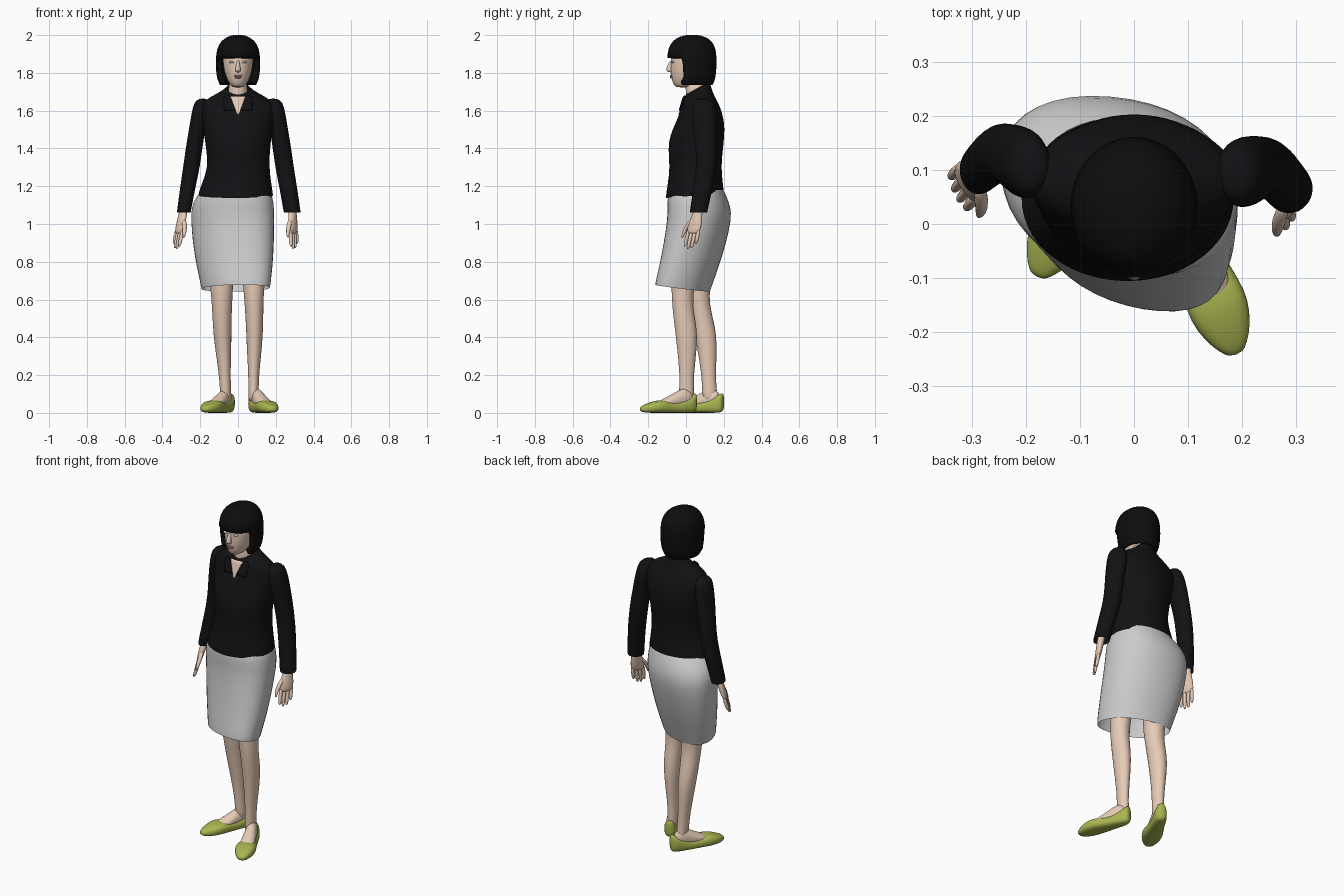
import bpy, bmesh
from math import cos, sin, pi
from mathutils import Vector as V


def material(name, rgb):
    m = bpy.data.materials.new(name)
    m.diffuse_color = (*rgb, 1)
    return m


SKIN = material("skin", (0.80, 0.60, 0.47))
BLACK = material("black_cloth", (0.006, 0.006, 0.007))
HAIR = material("black_hair", (0.004, 0.004, 0.004))
GREEN = material("green_leather", (0.40, 0.46, 0.08))
LIP = material("lips", (0.50, 0.30, 0.25))
WHITE = material("eye_white", (0.85, 0.82, 0.78))


def finish(name, bm, mat, sub=1):
    bmesh.ops.recalc_face_normals(bm, faces=bm.faces)
    for f in bm.faces:
        f.smooth = True
    me = bpy.data.meshes.new(name)
    bm.to_mesh(me)
    bm.free()
    ob = bpy.data.objects.new(name, me)
    bpy.context.collection.objects.link(ob)
    if mat:
        me.materials.append(mat)
    if sub:
        ob.modifiers.new("smooth", 'SUBSURF').levels = sub
        ob.modifiers["smooth"].render_levels = sub
    return ob


def loft(name, rings, mat, n=20, caps=(True, True), p=1.0, sub=1, cut=None):
    """Skin over rings given as (centre, half axis a, half axis b)."""
    bm = bmesh.new()
    power = lambda t: abs(t) ** p * (1 if t > 0 else -1)
    rows = []
    for c, a, b in rings:
        rows.append([bm.verts.new(V(c) + V(a) * power(cos(2 * pi * i / n))
                                  + V(b) * power(sin(2 * pi * i / n))) for i in range(n)])
    for r, q in zip(rows, rows[1:]):
        for i in range(n):
            j = (i + 1) % n
            bm.faces.new((r[i], r[j], q[j], q[i]))
    for row, cap in ((rows[0], caps[0]), (rows[-1], caps[1])):
        if cap:
            bm.faces.new(row)
    bmesh.ops.recalc_face_normals(bm, faces=bm.faces)
    if cut:
        bmesh.ops.delete(bm, geom=[f for f in bm.faces if cut(f.calc_center_median())],
                         context='FACES')
    return finish(name, bm, mat, sub)


def level(x, y, z, rx, ry, tilt=0, skew=0):
    """Horizontal ring; tilt raises its back, skew twists it."""
    return (x, y, z), (rx, -skew, 0), (-skew, ry, tilt)


def span(z, rx, front, back, x=0, tilt=0, skew=0):
    """Horizontal ring given by its front and back y."""
    return level(x, (front + back) / 2, z, rx, (back - front) / 2, tilt, skew)


# Head, neck and face
loft("head", [span(*r) for r in [
    (1.722, .025, -.05, .02), (1.738, .044, -.068, .06), (1.77, .062, -.078, .10),
    (1.81, .074, -.083, .12), (1.85, .08, -.081, .13), (1.89, .082, -.083, .13),
    (1.95, .07, -.05, .11)]], SKIN)
loft("neck", [span(*r) for r in [
    (1.58, .09, .005, .12), (1.64, .065, .0, .12), (1.69, .05, .0, .12),
    (1.78, .05, -.01, .12)]], SKIN)
loft("nose", [level(0, *r) for r in [
    (-.076, 1.868, .008, .008), (-.085, 1.838, .011, .015), (-.09, 1.814, .017, .02),
    (-.08, 1.802, .013, .014)]], SKIN, n=10)


def blob(name, centre, size, mat):
    bm = bmesh.new()
    bmesh.ops.create_uvsphere(bm, u_segments=16, v_segments=8, radius=1)
    for v in bm.verts:
        v.co = V([c + s * k for c, s, k in zip(centre, size, v.co)])
    return finish(name, bm, mat, 0)


blob("upper_lip", (0, -.077, 1.785), (.024, .008, .005), LIP)
blob("lower_lip", (0, -.075, 1.776), (.02, .009, .006), LIP)
for s in (-1, 1):
    blob("eye", (s * .032, -.069, 1.857), (.015, .009, .006), WHITE)

# Bobbed hair, open around the face under the fringe
hair = loft("hair", [span(*r) for r in [
    (1.735, .095, -.07, .14), (1.76, .11, -.085, .155), (1.82, .119, -.095, .162),
    (1.88, .118, -.10, .163), (1.93, .112, -.095, .158), (1.97, .09, -.072, .137),
    (1.993, .055, -.035, .10), (2.002, .02, .01, .055)]],
    HAIR, n=32, caps=(False, True), cut=lambda c: c.z < 1.87 and c.y < -.02)
thick = hair.modifiers.new("thickness", 'SOLIDIFY')
thick.thickness = .025
thick.offset = -1

# Blouse body
blouse = loft("blouse", [span(*r) for r in [
    (1.15, .198, -.107, .20, -.012, .012), (1.165, .198, -.107, .20, -.012, .012),
    (1.21, .186, -.098, .197, -.008), (1.30, .162, -.085, .186, .004),
    (1.40, .17, -.097, .197), (1.47, .18, -.085, .204), (1.53, .188, -.058, .205),
    (1.60, .20, -.028, .19), (1.645, .19, -.018, .168), (1.68, .135, -.012, .145, 0, .01),
    (1.70, .085, -.006, .133, 0, .025), (1.72, .06, .0, .125, 0, .035)]],
    BLACK, n=28, caps=(False, False))


def front_patch(name, corners, mat, offset, n=6):
    """Grid between four (x, z) corners wrapped on the blouse front."""
    bm = bmesh.new()
    a, b, c, d = [V((x, -.03, z)) for x, z in corners]
    g = [[bm.verts.new(a.lerp(b, i / n).lerp(d.lerp(c, i / n), j / n)) for i in range(n + 1)]
         for j in range(n + 1)]
    for j in range(n):
        for i in range(n):
            bm.faces.new((g[j][i], g[j][i + 1], g[j + 1][i + 1], g[j + 1][i]))
    ob = finish(name, bm, mat, 0)
    w = ob.modifiers.new("wrap", 'SHRINKWRAP')
    w.target = blouse
    w.wrap_mode = 'ABOVE_SURFACE'
    w.offset = offset
    ob.modifiers.new("thickness", 'SOLIDIFY').thickness = .004
    return ob


# Open neckline and collar points
front_patch("open_neckline", [(-.003, 1.575), (.003, 1.575), (.048, 1.69), (-.048, 1.69)],
            SKIN, .004)
for s in (-1, 1):
    front_patch("collar", [(s * .012, 1.60), (s * .072, 1.598), (s * .088, 1.70),
                           (s * .05, 1.70)], BLACK, .01)

# Straight skirt, hem open
loft("skirt", [span(*r) for r in [
    (1.18, .182, -.09, .20, -.013), (1.14, .207, -.10, .22, -.02, 0, .01),
    (1.09, .221, -.10, .237, -.028, 0, .015), (1.03, .223, -.098, .242, -.028, 0, .02),
    (.90, .216, -.117, .213, -.025, 0, .025), (.78, .202, -.138, .172, -.018, -.008, .028),
    (.675, .183, -.16, .13, -.012, -.018, .03), (.66, .180, -.16, .125, -.012, -.018, .03)]],
    None, caps=(False, False), p=.9)

# Sleeves and hands
ARM = [(.185, .09, 1.665, .02, .03), (.192, .09, 1.648, .046, .055),
       (.20, .095, 1.59, .051, .068), (.217, .10, 1.5, .049, .065),
       (.233, .108, 1.4, .05, .056), (.246, .108, 1.3, .05, .054),
       (.265, .092, 1.2, .048, .052), (.285, .068, 1.075, .046, .048),
       (.287, .066, 1.06, .045, .047)]
for s, shift in ((1, 0), (-1, .035)):
    loft("sleeve", [level(s * x, y + shift * (.4 + (1.66 - z)), z,
                          rx * (1 if s > 0 else .9 - .35 * max(0, 1.3 - z)), ry)
                    for x, y, z, rx, ry in ARM], BLACK, n=16, caps=(True, False))
    across = V((-.5 * s, -.86, 0))          # little finger towards index
    flat = V((.86 * s, -.5, 0))
    drift = .01 if s > 0 else .04

    def at(z, k=0):                          # point on the hand's centre line
        t = (1.08 - z) / .2
        return V((s * (.287 + drift * t), .066 - .045 * t + shift, z)) + across * k

    loft("palm", [(at(z), across * w, flat * t) for z, w, t in [
        (1.11, .026, .022), (1.06, .027, .021), (1.01, .04, .019), (.975, .043, .016),
        (.945, .038, .011)]], SKIN, n=12)
    for k, tip in ((-1.5, .895), (-.5, .872), (.5, .868), (1.5, .88)):
        loft("finger", [(at(z, k * .021), across * r, flat * r) for z, r in [
            (.975, .010), (.935, .0115), ((.935 + tip) / 2, .0105), (tip + .01, .009),
            (tip, .005)]], SKIN, n=8)
    loft("thumb", [(at(z, k), across * r, flat * r) for z, k, r in [
        (1.03, .022, .012), (.99, .046, .015), (.955, .058, .011), (.925, .06, .006)]],
        SKIN, n=8)

# Legs, feet and flat shoes
LEG = [(.085, .0, .85, .07, .075), (.083, -.018, .66, .056, .061),
       (.085, -.02, .57, .05, .054), (.088, -.002, .46, .046, .06),
       (.087, .006, .36, .042, .055), (.083, .004, .2, .028, .037),
       (.082, .002, .12, .028, .04), (.08, .004, .05, .028, .04)]
for s, heel, toe in ((1, V((.075, .055, 0)), V((.19, -.242, 0))),
                     (-1, V((-.035, .197, 0)), V((-.18, -.098, 0)))):
    left = s < 0
    loft("leg", [level(s * x + left * (.02 - .035 * z), y + left * (.13 - .07 * z), z,
                       rx * (1.08 if left else 1), ry)
                 for x, y, z, rx, ry in LEG], SKIN, n=18)
    side = (toe - heel).normalized().cross(V((0, 0, 1)))

    def slices(table):                       # (part of length, half width, low z, high z)
        return [(heel.lerp(toe, u) + V((0, 0, (lo + hi) / 2)), side * w,
                 V((0, 0, (hi - lo) / 2))) for u, w, lo, hi in table]

    loft("foot", slices([(.06, .02, .03, .10), (.16, .03, .02, .135), (.3, .034, .02, .125),
                         (.45, .039, .02, .095), (.62, .042, .02, .07), (.75, .03, .02, .045)]),
         SKIN, n=16)
    loft("shoe", slices([(0, .014, .02, .10), (.03, .028, .002, .108), (.12, .037, 0, .085),
                         (.28, .039, 0, .06), (.45, .045, 0, .056), (.6, .055, 0, .068),
                         (.72, .058, 0, .066), (.86, .046, 0, .052), (.96, .026, .004, .038),
                         (1, .012, .012, .028)]), GREEN, n=20, p=.75)
